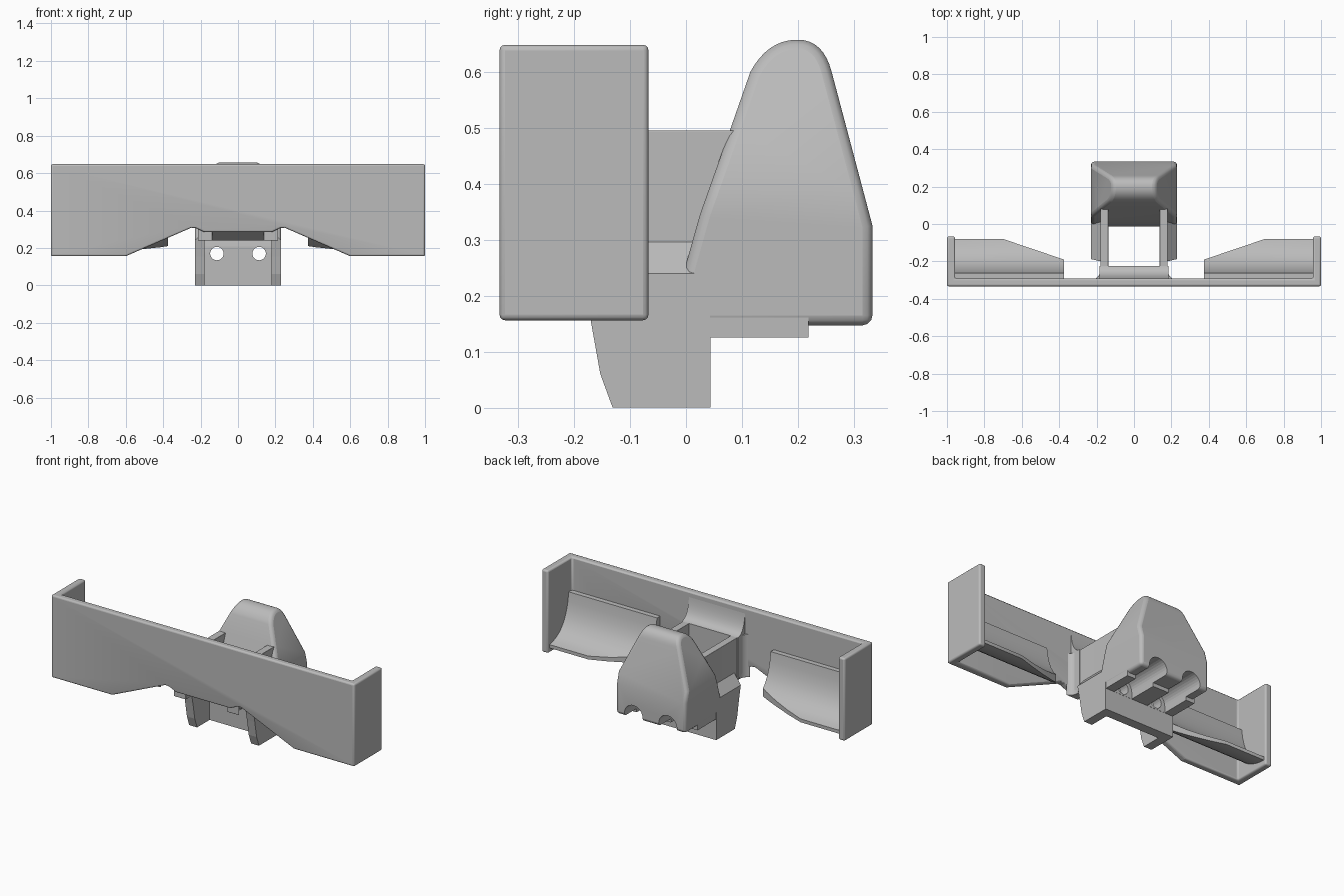
import bpy, bmesh, math
from mathutils import Vector

cube = bpy.data.objects.get("Cube")
if cube:
    bpy.data.objects.remove(cube, do_unlink=True)

GREY = (0.5, 0.5, 0.5, 1)
mat = bpy.data.materials.new("plain grey")
mat.use_nodes = True
mat.diffuse_color = GREY
mat.node_tree.nodes["Principled BSDF"].inputs["Base Color"].default_value = GREY


def prism(name, profile, axis, lo, hi, cuts=()):
    """Extrude a 2D profile along an axis, then trim with (point, normal) planes."""
    place = {"x": lambda a, b, t: (t, a, b),
             "y": lambda a, b, t: (a, t, b),
             "z": lambda a, b, t: (a, b, t)}[axis]
    bm = bmesh.new()
    face = bm.faces.new([bm.verts.new(place(a, b, lo)) for a, b in profile])
    top = bmesh.ops.extrude_face_region(bm, geom=[face])["geom"]
    shift = Vector(place(0, 0, hi - lo))
    for v in top:
        if isinstance(v, bmesh.types.BMVert):
            v.co += shift
    for point, normal in cuts:
        geom = bm.verts[:] + bm.edges[:] + bm.faces[:]
        cut = bmesh.ops.bisect_plane(bm, geom=geom, plane_co=point, plane_no=normal,
                                     clear_outer=True)["geom_cut"]
        bmesh.ops.holes_fill(bm, edges=[e for e in cut if isinstance(e, bmesh.types.BMEdge)])
    bmesh.ops.recalc_face_normals(bm, faces=bm.faces[:])
    mesh = bpy.data.meshes.new(name)
    bm.to_mesh(mesh)
    bm.free()
    obj = bpy.data.objects.new(name, mesh)
    bpy.context.collection.objects.link(obj)
    mesh.materials.append(mat)
    return obj


def bevel(obj, width, segments=3):
    mod = obj.modifiers.new("rounded edges", "BEVEL")
    mod.width, mod.segments = width, segments
    mod.limit_method, mod.angle_limit = "ANGLE", math.radians(30)


def subtract(obj, cutter):
    mod = obj.modifiers.new("cut", "BOOLEAN")
    mod.operation, mod.object, mod.solver = "DIFFERENCE", cutter, "EXACT"
    cutter.hide_render = True
    cutter.hide_set(True)


def smooth(obj):
    bpy.ops.object.select_all(action="DESELECT")
    obj.select_set(True)
    bpy.context.view_layer.objects.active = obj
    bpy.ops.object.shade_smooth_by_angle(angle=math.radians(35))


def curve(p0, p1, p2, n=8):
    """Points on a quadratic curve."""
    return [tuple((1 - t) ** 2 * a + 2 * t * (1 - t) * b + t * t * c
                  for a, b, c in zip(p0, p1, p2)) for t in [i / n for i in range(n + 1)]]


# Wide front plate with turned-back ends and a notch below
half = [(1, -.333), (1, -.067), (.957, -.067), (.957, -.292)]
plate = prism("front_plate", half + [(-x, y) for x, y in reversed(half)], "z", .156, .648)
edge = [(.76, .086), (.25, .308), (.225, .306), (.18, .285)]
notch = prism("notch_cutter", edge + [(-x, z) for x, z in reversed(edge)], "y", -.5, -.2)
# keep the notch flat-bottomed only outside its ramps
subtract(plate, notch)
bevel(plate, .01)
smooth(plate)

# Tapered tower: front slope, rounded crown, back slope
crown = curve((.115, .6), (.145, .655), (.195, .657)) + curve((.2, .657), (.245, .657), (.26, .6))
outline = [(-.013, .147), (-.013, .21), (.025, .345), (.08, .5)] + crown + [(.333, .325), (.333, .147)]
tapers = [((s * .23, 0, .39), (s * .26, 0, .112)) for s in (1, -1)]
tower = prism("tower", outline, "x", -.23, .23, tapers)
bevel(tower, .018)

# Stepped block under the tower
step = [(-.013, 0), (.044, 0), (.044, .125), (.219, .125), (.219, .2), (-.013, .2)]
base = prism("stepped_base", step, "x", -.229, .229)

# Bolt holes and open channels running to the back
for s in (1, -1):
    hole = [(s * .113 + .036 * math.cos(a), .17 + .036 * math.sin(a))
            for a in [math.tau * i / 24 for i in range(24)]]
    arch = [(s * .113 + .06 * math.cos(a), .165 + .06 * math.sin(a))
            for a in [math.pi * i / 14 for i in range(15)]]
    arch += [(s * .113 - .06, .1), (s * .113 + .06, .1)]
    hole_cutter = prism("hole_cutter", hole, "y", -.1, .1)
    channel_cutter = prism("channel_cutter", arch, "y", .045, .45)
    for part in (tower, base):
        subtract(part, hole_cutter)
        subtract(part, channel_cutter)
smooth(tower)
smooth(base)

# Front bridge, swept up into the plate
bridge = prism("front_bridge",
               curve((-.294, .635), (-.285, .5), (-.225, .495)) + [(-.225, .24), (-.296, .29)],
               "x", -.185, .185)
smooth(bridge)

for s, side in ((1, "left"), (-1, "right")):
    # Arm wall joining plate and tower, flared at the plate
    flare = curve((.215, -.296), (.182, -.285), (.18, -.24))
    wall = prism(side + "_arm_wall",
                 [(s * x, y) for x, y in flare + [(.18, .1), (.137, .1), (.137, -.296)]],
                 "z", .24, .495)
    bevel(wall, .01)
    smooth(wall)

    # Hanging leg with a chamfered shoulder
    leg = [(-.2, .3), (-.17, .155), (-.153, .06), (-.131, 0), (.043, 0), (.043, .3)]
    prism(side + "_leg", leg, "x", s * .178, s * .23, [((s * .23, 0, .24), (s * .05, 0, .045))])

    # Curved scoop blade, trimmed diagonally at its inner end
    profile = curve((-.262, .45), (-.24, .225), (-.08, .205))
    profile += curve((-.08, .185), (-.22, .19), (-.296, .3)) + [(-.296, .45)]
    blade = prism(side + "_blade", profile, "x", s * .375, s * .96,
                  [((s * .7, -.08, 0), (s * -.11, .325, 0))])
    smooth(blade)
